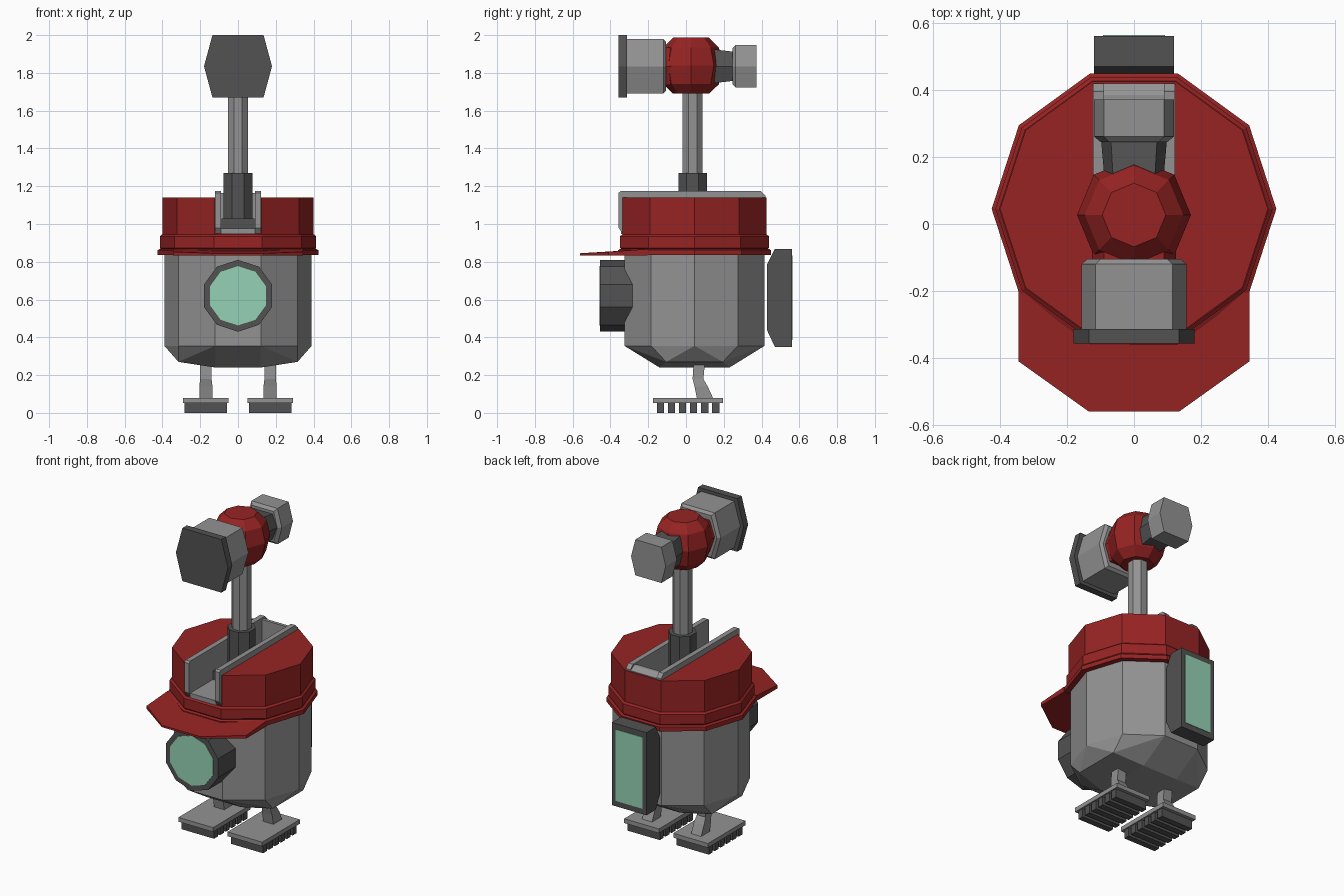
import bpy, bmesh
from math import sin, cos, pi
from mathutils import Vector

cube = bpy.data.objects.get("Cube")
if cube:
    bpy.data.objects.remove(cube, do_unlink=True)


def material(name, color):
    m = bpy.data.materials.new(name)
    m.use_nodes = True
    m.diffuse_color = (*color, 1)
    m.node_tree.nodes["Principled BSDF"].inputs["Base Color"].default_value = (*color, 1)
    return m


GREY = material("light grey metal", (0.29, 0.29, 0.29))
DARK = material("dark grey metal", (0.085, 0.085, 0.085))
RED = material("red paint", (0.31, 0.017, 0.017))
GLASS = material("green glass", (0.3, 0.64, 0.46))
CY = 0.045  # depth of the body axis


def finish(name, bm, mat):
    bmesh.ops.recalc_face_normals(bm, faces=bm.faces)
    mesh = bpy.data.meshes.new(name)
    bm.to_mesh(mesh)
    bm.free()
    mesh.materials.append(mat)
    ob = bpy.data.objects.new(name, mesh)
    bpy.context.collection.objects.link(ob)
    return ob


def loft(name, rings, mat):
    """Skin a stack of equal-length rings and cap both ends."""
    bm = bmesh.new()
    rows = [[bm.verts.new(p) for p in ring] for ring in rings]
    n = len(rows[0])
    for a, b in zip(rows, rows[1:]):
        for i in range(n):
            j = (i + 1) % n
            bm.faces.new((a[i], a[j], b[j], b[i]))
    bm.faces.new(rows[0])
    bm.faces.new(rows[-1])
    return finish(name, bm, mat)


def ring(r, z, n=10, cy=CY, turn=0.0):
    return [(r * cos(turn + 2 * pi * i / n), cy + r * sin(turn + 2 * pi * i / n), z)
            for i in range(n)]


def turned(name, profile, mat, n=10, cy=CY, turn=0.0):
    return loft(name, [ring(r, z, n, cy, turn) for r, z in profile], mat)


def box(name, x, y, z, mat):
    return loft(name, [[(x[0], y[0], h), (x[1], y[0], h), (x[1], y[1], h), (x[0], y[1], h)]
                       for h in z], mat)


def side_prism(name, x0, x1, outline, mat):
    """Extrude a y-z outline across x."""
    return loft(name, [[(x, y, z) for y, z in outline] for x in (x0, x1)], mat)


def hexes(name, sections, mat, z=1.835):
    """Skin hexagons along y from (y, side half width, top half width, half height)."""
    return loft(name, [[(w, y, z), (t, y, z + h), (-t, y, z + h),
                        (-w, y, z), (-t, y, z - h), (t, y, z - h)]
                       for y, w, t, h in sections], mat)


# Body: ten-sided drum with a keel-like faceted underside
bm = bmesh.new()
points = ring(0.39, 0.85) + ring(0.39, 0.355)
for sx in (-1, 1):
    for sy in (-1, 1):
        points += [(sx * 0.315, CY + sy * 0.15, 0.27), (sx * 0.12, CY + sy * 0.185, 0.24)]
for p in points:
    bm.verts.new(p)
bmesh.ops.convex_hull(bm, input=bm.verts)
bmesh.ops.dissolve_limit(bm, angle_limit=0.02, verts=bm.verts, edges=bm.edges)
finish("body", bm, GREY)

# Cap: brim, band, and crown notched for the channel
turned("cap_brim", [(0.425, 0.835), (0.425, 0.862), (0.415, 0.867)], RED)
turned("cap_band", [(0.405, 0.864), (0.414, 0.874), (0.414, 0.935), (0.402, 0.945)], RED)
crown = [(0.4 * cos(a), CY + 0.4 * sin(a)) for a in (pi / 5 * k for k in range(-2, 8))]
front = CY - 0.4 * sin(2 * pi / 5)
crown = [(0.11, front)] + crown + [(-0.11, front), (-0.11, 0.38), (0.11, 0.38)]
loft("cap_crown", [[(x, y, z) for x, y in crown] for z in (0.945, 1.14)], RED)

# Visor: thin wedge in front of the cap
half = [(0.345, -0.205, 0.867), (0.345, -0.41, 0.853), (0.135, -0.56, 0.845)]
visor = half + [(-x, y, z) for x, y, z in reversed(half)]
loft("visor", [[(x, y, 0.833) for x, y, z in visor], visor], RED)

# Channel through the cap, open at the front
wall = [(-0.335, 0.95), (-0.357, 0.98), (-0.357, 1.165), (-0.345, 1.175),
        (0.395, 1.175), (0.42, 1.15), (0.42, 1.14), (0.38, 1.1), (0.38, 0.95)]
side_prism("channel_wall_left", 0.09, 0.122, wall, GREY)
side_prism("channel_wall_right", -0.122, -0.09, wall, GREY)
box("channel_floor", (-0.09, 0.09), (-0.345, 0.385), (0.947, 0.975), GREY)
side_prism("channel_back_lip", -0.12, 0.12,
           [(0.365, 0.96), (0.365, 1.165), (0.385, 1.165), (0.42, 1.145), (0.42, 1.14),
            (0.385, 1.1), (0.385, 0.96)], GREY)
box("mast_slider", (-0.088, 0.088), (-0.12, 0.19), (0.975, 1.03), DARK)

# Mast
turned("mast_socket", [(0.082, 1.0), (0.082, 1.27)], DARK, 8, 0.035, pi / 8)
turned("mast", [(0.058, 1.2), (0.058, 1.75)], GREY, 8, 0.035, pi / 8)

# Head: faceted ball with a broad snout and a smaller rear block
turned("head_ball", [(0.095, 1.69), (0.147, 1.74), (0.17, 1.84), (0.147, 1.935), (0.095, 1.987)],
       RED, 8, 0.027)
hexes("snout_neck", [(-0.125, 0.125, 0.09, 0.1), (0.0, 0.125, 0.09, 0.1)], RED)
hexes("snout", [(-0.32, 0.157, 0.115, 0.145), (-0.12, 0.157, 0.115, 0.145),
                (-0.105, 0.14, 0.1, 0.13)], GREY)
hexes("snout_plate", [(-0.357, 0.18, 0.135, 0.166), (-0.313, 0.18, 0.135, 0.166)], DARK)
hexes("rear_neck", [(0.1, 0.085, 0.06, 0.095), (0.27, 0.1, 0.07, 0.075)], DARK)
hexes("rear_block", [(0.245, 0.1, 0.075, 0.095), (0.262, 0.12, 0.09, 0.112),
                     (0.372, 0.12, 0.09, 0.112)], GREY)


# Round front lens
def lens_ring(r, y):
    return [(x, y, z) for x, z, _ in
            ((r * sin(pi / 5 * i), 0.62 + r * cos(pi / 5 * i), 0) for i in range(10))]


loft("lens_housing", [lens_ring(0.19, -0.455), lens_ring(0.19, -0.25)], DARK)
loft("lens_glass", [lens_ring(0.157, -0.458), lens_ring(0.157, -0.452)], GLASS)

# Back pack with glass panel
side_prism("back_pack", -0.12, 0.12,
           [(0.428, 0.44), (0.47, 0.35), (0.562, 0.35), (0.562, 0.867),
            (0.47, 0.867), (0.428, 0.785)], DARK)
box("back_glass", (-0.093, 0.093), (0.558, 0.565), (0.385, 0.832), GLASS)

# Legs and treaded feet
for side, s in (("left", 1), ("right", -1)):
    cx = 0.17 * s
    loft("leg_" + side,
         [[(cx - w, a, z), (cx + w, a, z), (cx + w, b, z), (cx - w, b, z)]
          for a, b, z, w in ((0.04, 0.1, 0.26, 0.03), (0.035, 0.092, 0.18, 0.03),
                             (0.045, 0.115, 0.14, 0.035), (0.058, 0.145, 0.075, 0.035))], GREY)
    box("foot_" + side, (cx - 0.12, cx + 0.12), (-0.175, 0.197), (0.053, 0.08), GREY)
    for i in range(6):
        y = -0.135 + 0.0585 * i
        box(f"tread_{side}_{i + 1}", (cx - 0.112, cx + 0.112), (y - 0.019, y + 0.019),
            (0.0, 0.055), DARK)
